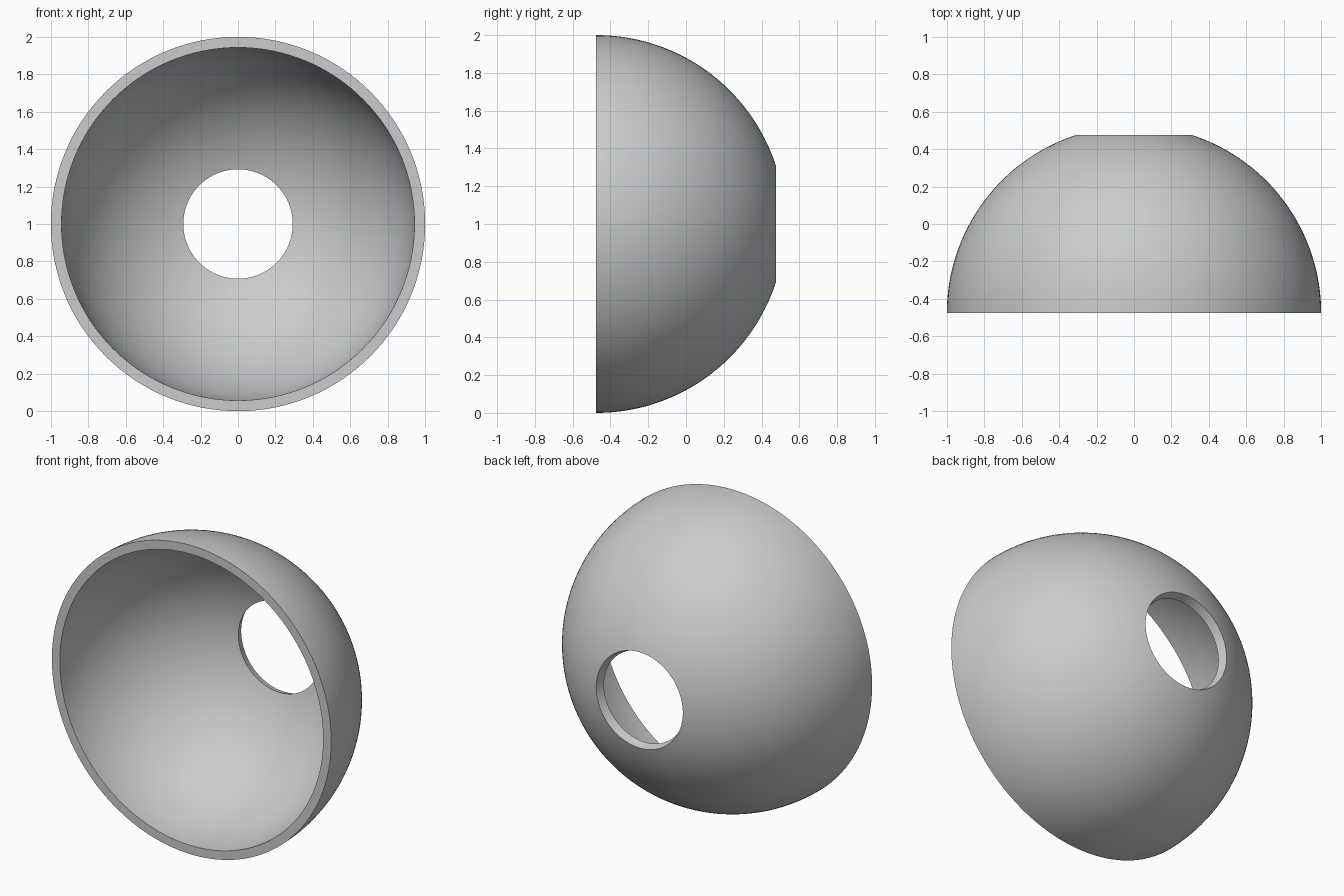
import bpy, bmesh, math
from mathutils import Vector

if "Cube" in bpy.data.objects:
    bpy.data.objects.remove(bpy.data.objects["Cube"], do_unlink=True)

OUTER, INNER = 1.0, 0.943      # shell radii
HOLE = 0.31                    # hole radius on the outer surface
START = math.asin(HOLE)        # angle from the axis to the hole edge
DEPTH = math.cos(START)
CENTRE = Vector((0, -DEPTH / 2, 1))
RINGS, SIDES = 40, 128

grey = bpy.data.materials.new("light grey")
grey.use_nodes = True
colour = (0.6, 0.6, 0.6, 1)
grey.diffuse_color = colour
grey.node_tree.nodes["Principled BSDF"].inputs["Base Color"].default_value = colour


def arc(radius):
    """Arc from the hole edge to the open rim."""
    angles = [START + (math.pi / 2 - START) * i / RINGS for i in range(RINGS + 1)]
    return [CENTRE + radius * Vector((math.sin(a), math.cos(a), 0)) for a in angles]


# Closed wall profile, turned round the front-to-back axis
bm = bmesh.new()
profile = [bm.verts.new(p) for p in arc(OUTER) + arc(INNER)[::-1]]
edges = [bm.edges.new((v, profile[i - 1])) for i, v in enumerate(profile)]
bmesh.ops.spin(bm, geom=profile + edges, cent=CENTRE, axis=(0, 1, 0),
               angle=math.tau, steps=SIDES, use_duplicate=False)
bmesh.ops.remove_doubles(bm, verts=bm.verts, dist=0.0001)
bmesh.ops.recalc_face_normals(bm, faces=bm.faces)

mesh = bpy.data.meshes.new("dome_shell")
bm.to_mesh(mesh)
bm.free()
mesh.materials.append(grey)
shell = bpy.data.objects.new("dome_shell", mesh)
bpy.context.collection.objects.link(shell)

# Smooth curved walls, sharp rims
bpy.ops.object.select_all(action="DESELECT")
shell.select_set(True)
bpy.context.view_layer.objects.active = shell
bpy.ops.object.shade_smooth_by_angle(angle=math.radians(30))
